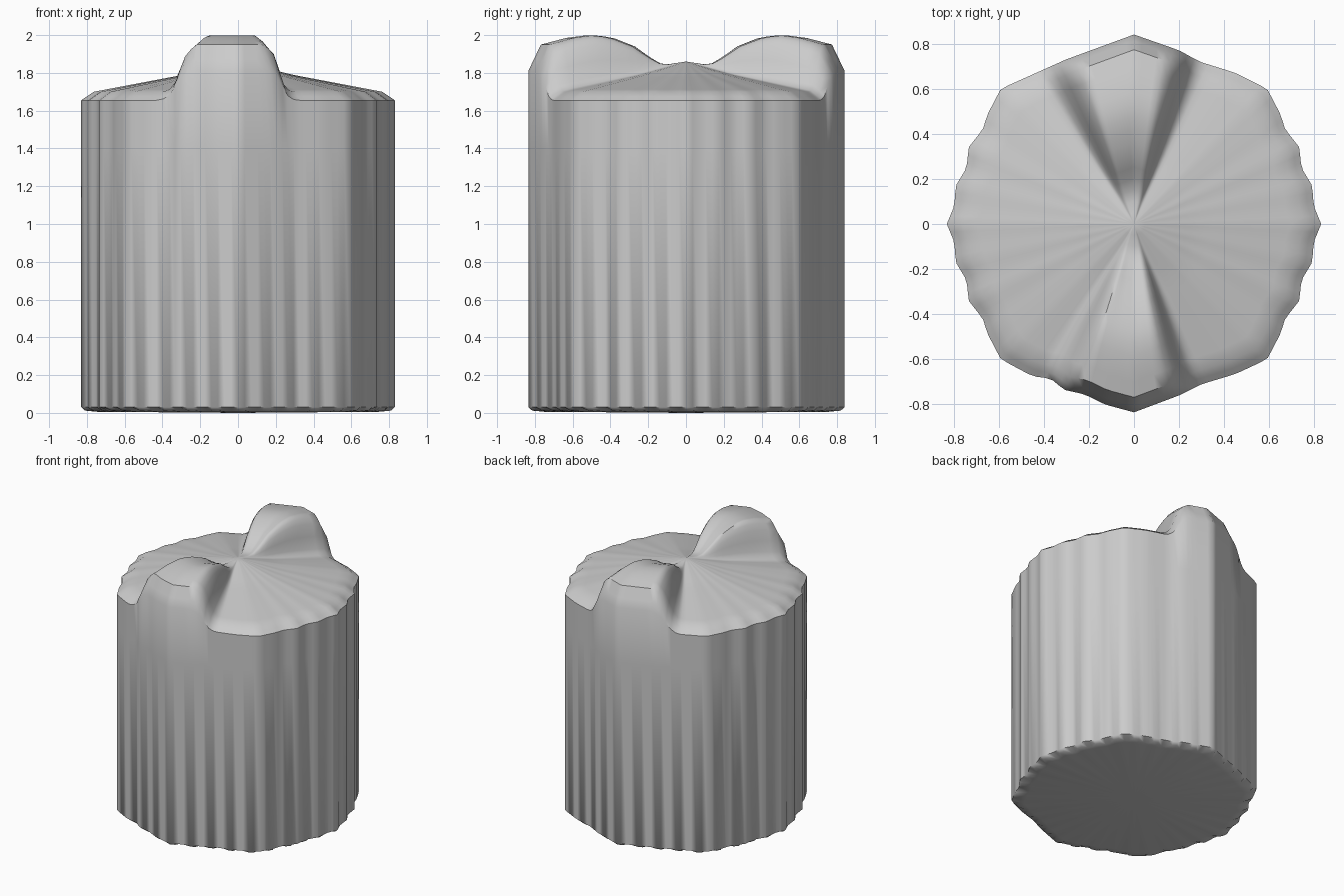
import bpy, bmesh, math
from mathutils import Vector

if "Cube" in bpy.data.objects:
    bpy.data.objects.remove(bpy.data.objects["Cube"])

# Plan outline: near-octagon with scalloped left and right sides
side = [(.59, .6), (.65, .485), (.67, .42), (.733, .34), (.742, .25),
        (.79, .17), (.797, .08), (.83, 0)]
right_side = side + [(x, -y) for x, y in side[-2::-1]]
left_side = [(-x, -y) for x, y in right_side]
front_edge = [(.45, -.665), (.3, -.71), (.2, -.76), (0, -.835), (-.13, -.8),
              (-.22, -.755), (-.31, -.735), (-.37, -.685), (-.45, -.675)]
back_edge = [(-.3, .73), (0, .84), (.2, .77), (.29, .72), (.45, .67)]
outline = [Vector(p) for p in right_side + front_edge + left_side + back_edge]


def cross(a, b):
    return a.x * b.y - a.y * b.x


def radius(t):
    # Distance from the centre to the outline in direction t
    d = Vector((math.cos(t), math.sin(t)))
    for a, b in zip(outline, outline[1:] + outline[:1]):
        if cross(a, d) <= 1e-7 and cross(d, b) <= 1e-7 and d.dot(a) > 0:
            return cross(a, b) / cross(d, b - a)
    return .8


def lerp(table, v):
    for (x0, y0), (x1, y1) in zip(table, table[1:]):
        if v <= x1:
            return y0 + (y1 - y0) * max(0, (v - x0) / (x1 - x0))
    return table[-1][1]


# Radial height profiles of the shallow cone and of the two raised lobes
cone = [(0, 1.86), (.35, 1.79), (.92, 1.70), (1, 1.655)]
lobe = [(0, 1.86), (.12, 1.845), (.18, 1.85), (.26, 1.885), (.36, 1.94),
        (.5, 1.982), (.62, 2.0), (.76, 1.985), (.92, 1.95), (1, 1.81)]
# Lobe strength by angle from the y axis (negative is towards -x)
mask = [(-31, 0), (-28, .15), (-22, .8), (-18, 1), (11, 1), (15, .8), (20, .15), (23, 0)]


def top_z(f, t):
    x, y = math.cos(t), abs(math.sin(t))
    m = lerp(mask, math.degrees(math.atan2(x, y)))
    return lerp(cone, f) * (1 - m) + lerp(lobe, f) * m


N = 144
fractions = [.06, .12, .18, .24, .3, .36, .43, .5, .57, .64, .7, .76, .84, .92, .965, 1]
bm = bmesh.new()
angles = [2 * math.pi * i / N for i in range(N)]
radii = [radius(t) for t in angles]


def ring(scale, height):
    return [bm.verts.new((r * scale(i) * math.cos(t), r * scale(i) * math.sin(t), height(t)))
            for i, (t, r) in enumerate(zip(angles, radii))]


# Top surface, straight wall, and notched bottom edge
rings = [ring(lambda i, f=f: f, lambda t, f=f: top_z(f, t)) for f in fractions]
for z in (1.4, .03):
    rings.append(ring(lambda i: 1, lambda t, z=z: z))
rings.append(ring(lambda i: .975 if i % 4 < 2 else .93, lambda t: .012))
rings.append(ring(lambda i: .9, lambda t: .006))
centre_top = bm.verts.new((0, 0, 1.86))
centre_bottom = bm.verts.new((0, 0, 0))
for i in range(N):
    j = (i + 1) % N
    bm.faces.new((centre_top, rings[0][i], rings[0][j]))
    for a, b in zip(rings, rings[1:]):
        bm.faces.new((a[i], b[i], b[j], a[j]))
    bm.faces.new((centre_bottom, rings[-1][j], rings[-1][i]))
bmesh.ops.recalc_face_normals(bm, faces=bm.faces)

mesh = bpy.data.meshes.new("lobed_drum")
bm.to_mesh(mesh)
bm.free()
obj = bpy.data.objects.new("lobed_drum", mesh)
bpy.context.collection.objects.link(obj)
bpy.context.view_layer.objects.active = obj
obj.select_set(True)
bpy.ops.object.shade_smooth_by_angle(angle=math.radians(50))
